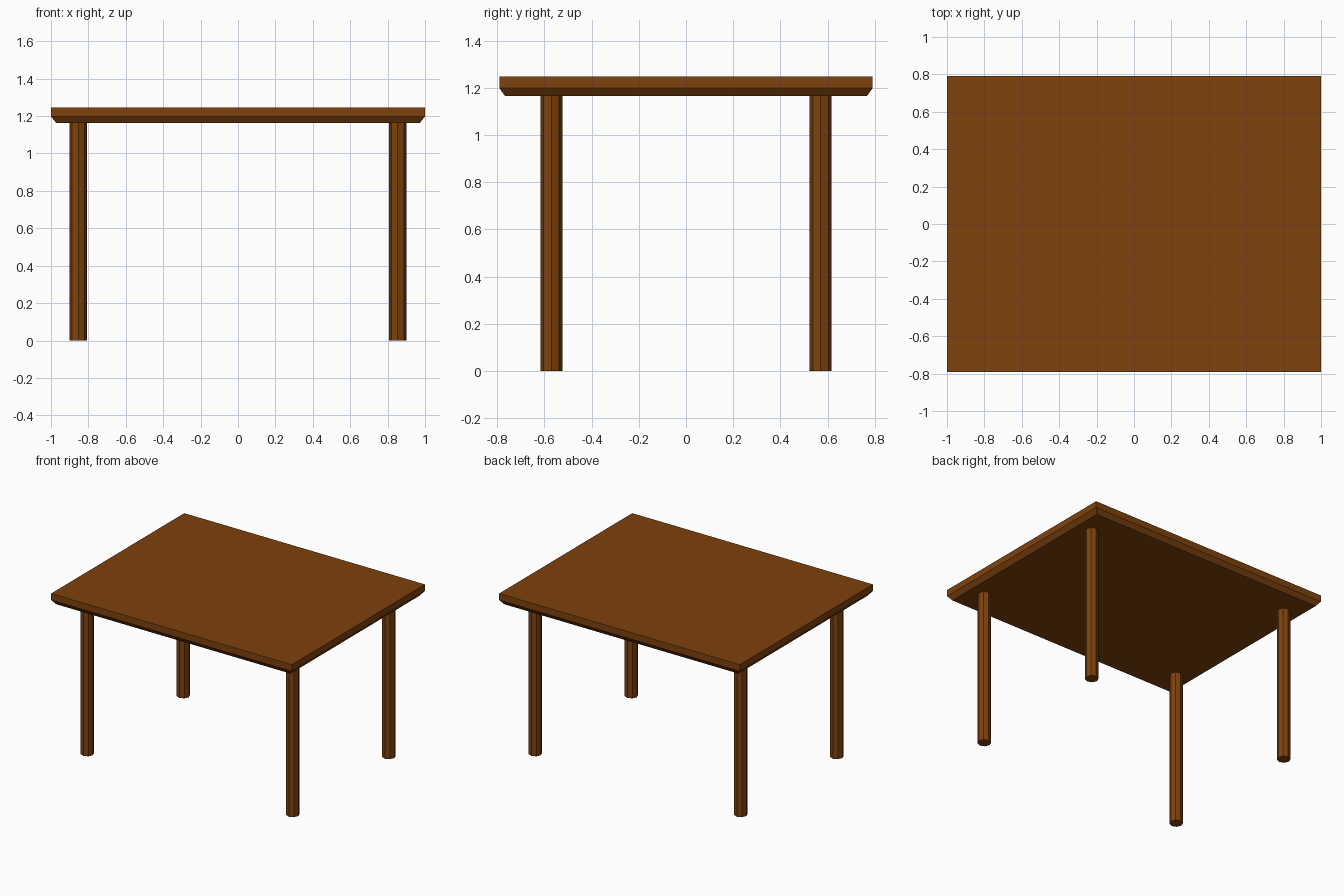
import bpy, bmesh, math

if "Cube" in bpy.data.objects:
    bpy.data.objects.remove(bpy.data.objects["Cube"])

wood = bpy.data.materials.new("brown wood")
wood.diffuse_color = (0.21, 0.054, 0.004, 1)
wood.use_nodes = True
wood.node_tree.nodes["Principled BSDF"].inputs["Base Color"].default_value = wood.diffuse_color


def make_object(name, bm):
    bmesh.ops.recalc_face_normals(bm, faces=bm.faces)
    mesh = bpy.data.meshes.new(name)
    bm.to_mesh(mesh)
    bm.free()
    mesh.materials.append(wood)
    obj = bpy.data.objects.new(name, mesh)
    bpy.context.collection.objects.link(obj)
    return obj


# Table top: straight rim with a chamfered underside, lofted from rectangles
bm = bmesh.new()
rings = []
for hx, hy, z in [(0.973, 0.766, 1.164), (1.0, 0.79, 1.198), (1.0, 0.79, 1.247)]:
    rings.append([bm.verts.new((sx * hx, sy * hy, z))
                  for sx, sy in [(-1, -1), (1, -1), (1, 1), (-1, 1)]])
for low, high in zip(rings, rings[1:]):
    for i in range(4):
        j = (i + 1) % 4
        bm.faces.new((low[i], low[j], high[j], high[i]))
bm.faces.new(rings[0][::-1])
bm.faces.new(rings[-1])
make_object("table_top", bm)

# Four straight eight-sided legs
HEIGHT = 1.164
for side, sx in (("left", -1), ("right", 1)):
    for end, sy in (("front", -1), ("back", 1)):
        bm = bmesh.new()
        bmesh.ops.create_cone(bm, cap_ends=True, segments=8,
                              radius1=0.047, radius2=0.047, depth=HEIGHT)
        leg = make_object(f"{end}_{side}_leg", bm)
        leg.location = (sx * 0.854, sy * 0.57, HEIGHT / 2)
